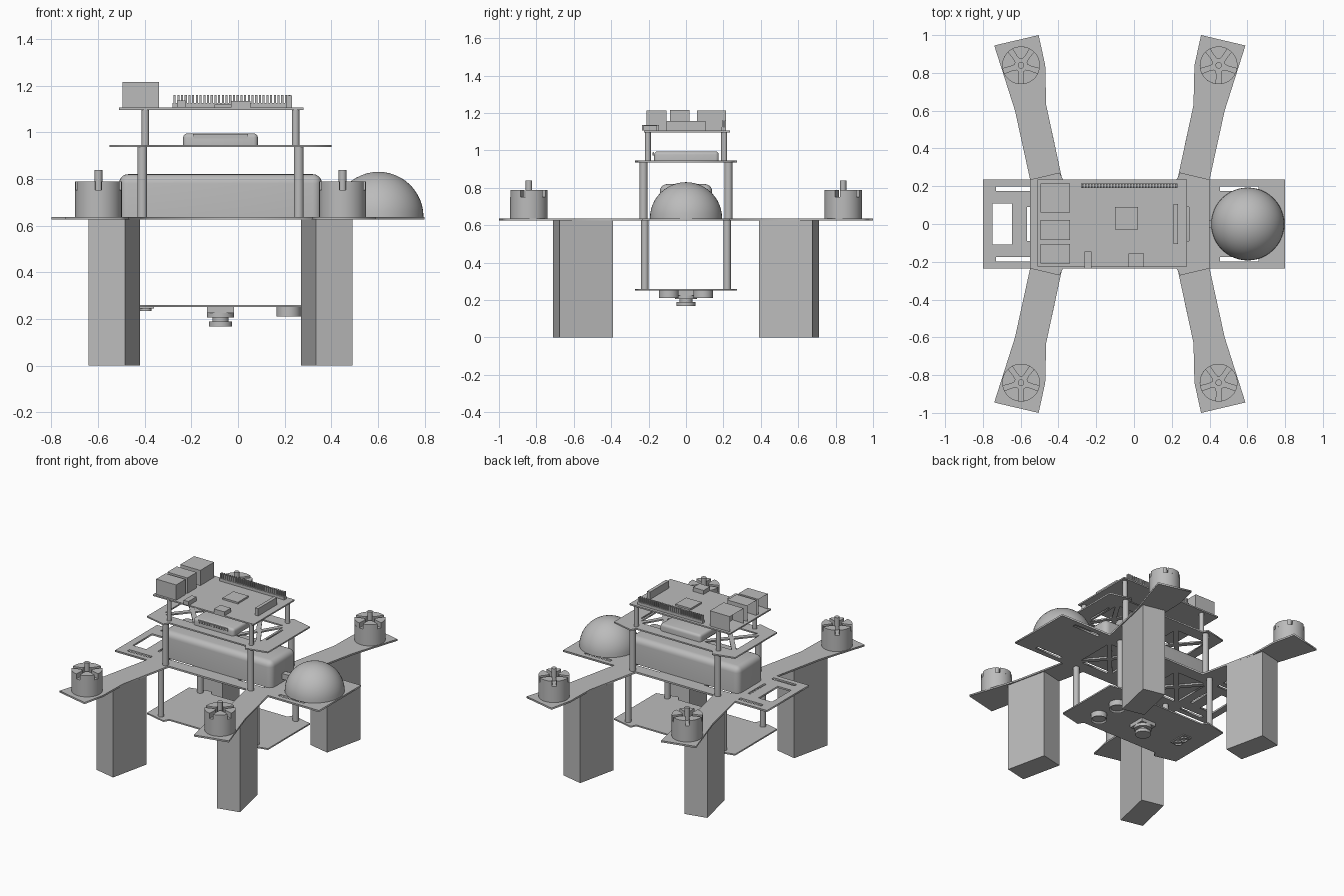
import bpy, bmesh, math
from mathutils import Matrix

old = bpy.data.objects.get("Cube")
if old:
    bpy.data.objects.remove(old, do_unlink=True)

grey = bpy.data.materials.new("plain grey")
grey.use_nodes = True
grey.diffuse_color = (0.5, 0.5, 0.5, 1)
grey.node_tree.nodes["Principled BSDF"].inputs["Base Color"].default_value = (0.5, 0.5, 0.5, 1)

MID = -0.075          # centre line of the four arms
SIDES = (-1, 1)


def add(name, bm, smooth=False):
    """Turn a bmesh into a named grey object."""
    bmesh.ops.recalc_face_normals(bm, faces=bm.faces)
    mesh = bpy.data.meshes.new(name)
    bm.to_mesh(mesh)
    bm.free()
    mesh.materials.append(grey)
    obj = bpy.data.objects.new(name, mesh)
    bpy.context.collection.objects.link(obj)
    if smooth:
        bpy.ops.object.select_all(action='DESELECT')
        obj.select_set(True)
        bpy.context.view_layer.objects.active = obj
        bpy.ops.object.shade_smooth_by_angle(angle=math.radians(35))
    return obj


def block(bm, x, y, z, spin=0):
    """Box between the given limits, turned about its own upright axis."""
    mid = [(a + b) / 2 for a, b in (x, y, z)]
    size = [b - a for a, b in (x, y, z)]
    m = Matrix.Translation(mid) @ Matrix.Rotation(spin, 4, 'Z') @ Matrix.Diagonal((*size, 1))
    return bmesh.ops.create_cube(bm, size=1, matrix=m)["verts"]


def box(name, x, y, z, spin=0):
    bm = bmesh.new()
    block(bm, x, y, z, spin)
    return add(name, bm)


def rod(bm, x, y, z0, z1, r, n=32):
    bmesh.ops.create_cone(bm, cap_ends=True, segments=n, radius1=r, radius2=r,
                          depth=z1 - z0, matrix=Matrix.Translation((x, y, (z0 + z1) / 2)))


def rounded(name, x, y, z, radius, segments=5):
    bm = bmesh.new()
    block(bm, x, y, z)
    edges = [e for e in bm.edges if max(v.co.z for v in e.verts) > z[0] + 0.001]
    bmesh.ops.bevel(bm, geom=edges, offset=radius, segments=segments, profile=0.5, affect='EDGES')
    return add(name, bm, True)


def plate(name, outlines, z0, z1):
    """Flat sheet: first outline is the edge, the others are openings."""
    curve = bpy.data.curves.new(name, 'CURVE')
    curve.dimensions = '2D'
    curve.fill_mode = 'BOTH'
    curve.extrude = (z1 - z0) / 2
    for pts in outlines:
        s = curve.splines.new('POLY')
        s.points.add(len(pts) - 1)
        for p, (x, y) in zip(s.points, pts):
            p.co = (x, y, 0, 1)
        s.use_cyclic_u = True
    tmp = bpy.data.objects.new(name + "_curve", curve)
    bpy.context.collection.objects.link(tmp)
    bpy.context.view_layer.update()
    bm = bmesh.new()
    mesh = tmp.to_mesh()
    bm.from_mesh(mesh)
    tmp.to_mesh_clear()
    bpy.data.objects.remove(tmp, do_unlink=True)
    bmesh.ops.remove_doubles(bm, verts=bm.verts, dist=0.0001)
    bmesh.ops.translate(bm, verts=bm.verts, vec=(0, 0, (z0 + z1) / 2))
    return add(name, bm)


def rect(x0, x1, y0, y1):
    return [(x0, y0), (x1, y0), (x1, y1), (x0, y1)]


def truss(cx, w, h, gap=0.022):
    """Four triangular openings that leave an X of material."""
    holes = []
    for s in SIDES:
        holes.append([(cx + s * gap, 0), (cx + s * w, h - gap), (cx + s * w, gap - h)])
        holes.append([(cx, s * gap), (cx + w - gap, s * h), (cx - w + gap, s * h)])
    return holes


def flip_x(pts):
    return [(2 * MID - x, y) for x, y in reversed(pts)]


def both_y(half):
    return half + [(x, -y) for x, y in reversed(half)]


# Main frame: deck and four arms in one sheet
arm = [(0.40, 0.235), (0.48, 0.60), (0.59, 0.945), (0.355, 1.0),
       (0.32, 0.84), (0.315, 0.63), (0.23, 0.235)]
frame = both_y([(0.8, 0.235)] + arm + flip_x(arm) + [(-0.8, 0.235)])
openings = [rect(-0.75, -0.645, -0.108, 0.108), rect(-0.567, -0.55, -0.09, 0.09)]
for s in SIDES:
    for x0, x1 in ((-0.73, -0.55), (0.455, 0.66)):
        openings.append(rect(x0, x1, s * 0.187 - 0.012, s * 0.187 + 0.012))
trusses = truss(MID - 0.28, 0.13, 0.15) + truss(MID + 0.28, 0.13, 0.15)
plate("main_frame", [frame] + openings + trusses, 0.625, 0.637)

# Upper deck and belly plate share an outline with flared corners
corner = [(0.40, 0.235), (0.245, 0.272), (0.225, 0.235)]
deck = both_y(corner + flip_x(corner))
plate("upper_deck", [deck, rect(0.28, 0.29, -0.09, 0.09)]
      + truss(MID - 0.28, 0.13, 0.15) + truss(MID + 0.24, 0.1, 0.15), 0.936, 0.946)
plate("belly_plate", [deck], 0.25, 0.26)

# Standoffs between the plates
for name, off, y, z0, z1, r in (("lower_standoff", 0.375, 0.22, 0.26, 0.625, 0.02),
                                ("upper_standoff", 0.335, 0.227, 0.637, 0.936, 0.021),
                                ("board_standoff", 0.322, 0.204, 0.946, 1.096, 0.016)):
    bm = bmesh.new()
    for sx in SIDES:
        for sy in SIDES:
            rod(bm, MID + sx * off, sy * y, z0, z1, r, 20)
    add(name + "s", bm, True)

# Legs and motors, one of each per arm
for sx in SIDES:
    for sy in SIDES:
        tag = ("back" if sy > 0 else "front") + ("_left" if sx > 0 else "_right")
        cx, cy = MID + sx * 0.455, sy * 0.55
        box(tag + "_leg", (cx - 0.08, cx + 0.08), (cy - 0.146, cy + 0.146),
            (0, 0.625), -sx * sy * math.radians(12.5))
        mx, my = MID + sx * 0.523, sy * 0.84
        bm = bmesh.new()
        rod(bm, mx, my, 0.637, 0.752, 0.1, 40)
        rod(bm, mx, my, 0.752, 0.838, 0.017, 16)
        # raised teeth around the top of the bell
        for k in range(5):
            a = math.tau * k / 5 + math.pi / 2
            ring = [(0.1, a + math.radians(t)) for t in range(-28, 29, 8)]
            ring += [(0.055, a + 0.42), (0.034, a + 0.2), (0.034, a - 0.2), (0.055, a - 0.42)]
            face = bm.faces.new([bm.verts.new((mx + r * math.cos(t), my + r * math.sin(t), 0.752))
                                 for r, t in ring])
            top = bmesh.ops.extrude_face_region(bm, geom=[face])["geom"]
            bmesh.ops.translate(bm, vec=(0, 0, 0.036),
                                verts=[v for v in top if isinstance(v, bmesh.types.BMVert)])
        add(tag + "_motor", bm, True)

# Dome on the left end of the deck
bm = bmesh.new()
bmesh.ops.create_uvsphere(bm, u_segments=48, v_segments=24, radius=0.193,
                          matrix=Matrix.Translation((0.602, 0, 0.637)))
bmesh.ops.bisect_plane(bm, geom=bm.verts[:] + bm.edges[:] + bm.faces[:],
                       plane_co=(0, 0, 0.637), plane_no=(0, 0, -1), clear_outer=True)
bmesh.ops.holes_fill(bm, edges=[e for e in bm.edges if e.is_boundary])
add("dome", bm, True)

# Battery pack and flight controller
rounded("battery", (-0.51, 0.36), (-0.14, 0.14), (0.637, 0.82), 0.04)
box("battery_lead", (0.35, 0.41), (-0.02, 0.02), (0.66, 0.70))
rounded("controller", (-0.235, 0.085), (-0.17, 0.175), (0.946, 0.995), 0.018, 3)
bm = bmesh.new()
block(bm, (-0.19, 0.04), (-0.175, -0.17), (0.972, 0.992))
for k in range(12):
    x = -0.185 + k * 0.019
    block(bm, (x, x + 0.01), (-0.18, -0.174), (0.974, 0.988))
add("controller_pins", bm)

# Computer board with its connectors
TOP = 1.106
box("computer_board", (-0.51, 0.28), (-0.225, 0.235), (1.096, TOP))
for name, y0, y1, h in (("network_socket", 0.06, 0.215, 0.108),
                        ("middle_socket", -0.085, 0.02, 0.11), ("front_socket", -0.21, -0.105, 0.108)):
    bm = bmesh.new()
    block(bm, (-0.495, -0.338), (y0, y1), (TOP, TOP + h))
    # recessed opening on the outward end
    end = min(bm.faces, key=lambda f: f.calc_center_median().x)
    bmesh.ops.inset_region(bm, faces=[end], thickness=0.012)
    bmesh.ops.translate(bm, verts=end.verts[:], vec=(0.08, 0, 0))
    add(name, bm)
bm = bmesh.new()
block(bm, (-0.28, 0.23), (0.19, 0.215), (TOP, TOP + 0.02))
for k in range(32):
    for y in (0.193, 0.205):
        x = -0.276 + k * 0.0159
        block(bm, (x, x + 0.009), (y, y + 0.008), (TOP + 0.02, TOP + 0.053))
add("pin_header", bm)
box("ribbon_socket", (0.208, 0.232), (-0.105, 0.105), (TOP, TOP + 0.052))
box("video_socket", (-0.03, 0.053), (-0.228, -0.155), (TOP, TOP + 0.028))
box("power_socket", (-0.262, -0.225), (-0.235, -0.145), (TOP, TOP + 0.03))
box("main_chip", (-0.1, 0.02), (-0.03, 0.09), (TOP, TOP + 0.012))

# Downward sensors under the belly plate
def ring_pair(name, x, gap, r, z):
    bm = bmesh.new()
    for s in SIDES:
        rod(bm, x, s * gap, z, 0.25, r)
    for f in [f for f in bm.faces if f.normal.z < -0.9]:
        bmesh.ops.inset_region(bm, faces=[f], thickness=r * 0.2)
        bmesh.ops.translate(bm, verts=f.verts[:], vec=(0, 0, 0.01))
    add(name, bm, True)

ring_pair("sonar", 0.217, 0.092, 0.053, 0.21)
ring_pair("range_finder", -0.395, 0.03, 0.025, 0.234)
box("range_finder_base", (-0.43, -0.36), (-0.065, 0.065), (0.244, 0.25))
box("camera_base", (MID - 0.058, MID + 0.058), (-0.058, 0.058), (0.225, 0.25))
bm = bmesh.new()
for z0, z1, r in ((0.205, 0.226, 0.058), (0.188, 0.206, 0.034), (0.168, 0.189, 0.05)):
    rod(bm, MID, 0, z0, z1, r)
add("camera_lens", bm, True)
